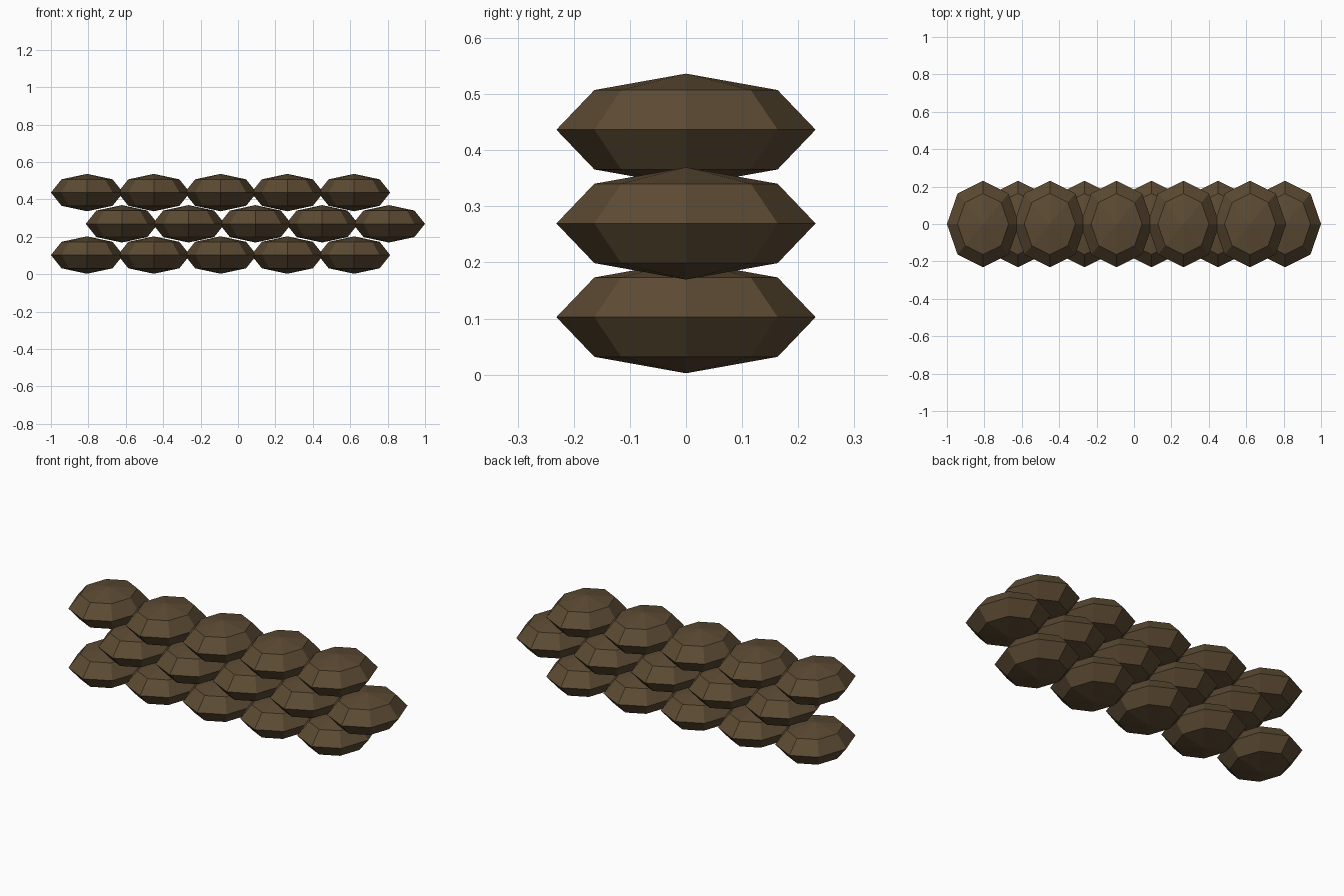
import bpy

if "Cube" in bpy.data.objects:
    bpy.data.objects.remove(bpy.data.objects["Cube"])

# Single sack-cloth colour
cloth = bpy.data.materials.new("brown_sackcloth")
cloth.diffuse_color = (0.107, 0.069, 0.033, 1.0)
cloth.use_nodes = True
cloth.node_tree.nodes["Principled BSDF"].inputs["Base Color"].default_value = cloth.diffuse_color

RADII = (0.193, 0.231, 0.1)   # half sizes of one bag
SPACING = 0.357               # bag pitch along a row
BAGS = 5


def sandbag(name, x, z):
    """Low-poly squashed sphere, flat faced."""
    bpy.ops.mesh.primitive_uv_sphere_add(segments=8, ring_count=4, radius=1,
                                         location=(x, 0, z))
    bag = bpy.context.object
    bag.name = name
    bag.scale = RADII
    bpy.ops.object.transform_apply(location=False, rotation=False, scale=True)
    bpy.ops.object.shade_flat()
    bag.data.materials.append(cloth)


# Three courses, the middle one shifted by half a bag
for row in range(3):
    start = -0.807 if row % 2 == 0 else -0.621
    for i in range(BAGS):
        sandbag(f"sandbag_row{row + 1}_{i + 1}", start + i * SPACING,
                0.1025 + row * 0.167)
